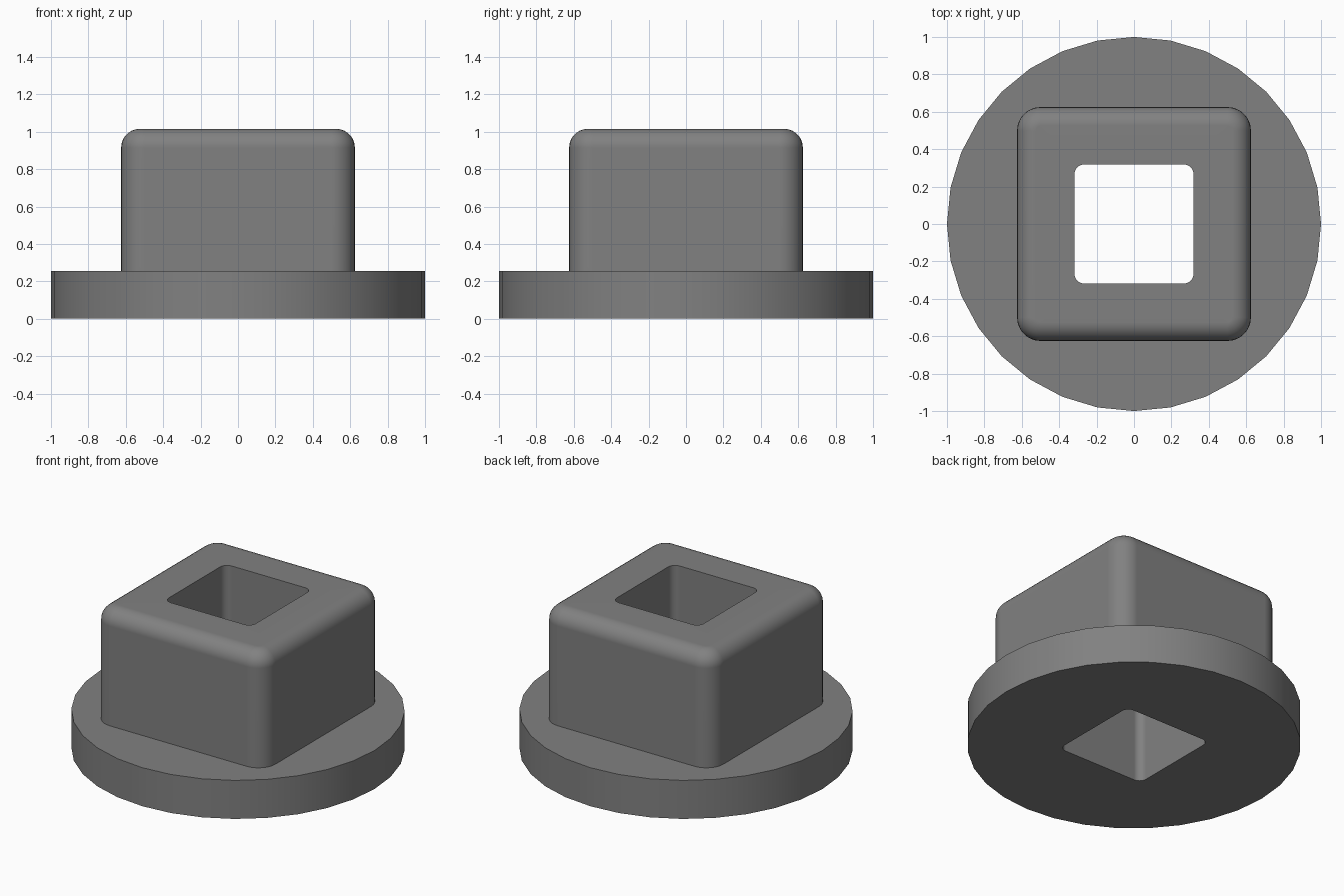
import bpy, bmesh, math

if "Cube" in bpy.data.objects:
    bpy.data.objects.remove(bpy.data.objects["Cube"])

SEG = 8  # points per quarter, so every ring has 32 points


def rounded_square(half, radius, z):
    """Ring of a square with rounded corners."""
    pts = []
    c = half - radius
    for q, (sx, sy) in enumerate(((1, 1), (-1, 1), (-1, -1), (1, -1))):
        for i in range(SEG):
            a = math.pi / 2 * (q + i / (SEG - 1))
            pts.append((sx * c + radius * math.cos(a), sy * c + radius * math.sin(a), z))
    return pts


def circle(radius, z):
    n = 4 * SEG
    return [(radius * math.cos(math.tau * i / n), radius * math.sin(math.tau * i / n), z)
            for i in range(n)]


# Section rings: flange underside, rim, square boss, rounded top, square bore
FLANGE, TOP, HALF, FILLET, CORNER = 0.255, 1.015, 0.625, 0.10, 0.125
rings = [circle(1.0, 0), circle(1.0, FLANGE), rounded_square(HALF, CORNER, FLANGE)]
for k in range(8):
    a = math.pi / 2 * k / 7
    inset = FILLET * (1 - math.cos(a))
    rings.append(rounded_square(HALF - inset, CORNER - inset,
                                TOP - FILLET + FILLET * math.sin(a)))
rings.append(rounded_square(0.318, 0.05, TOP))
rings.append(rounded_square(0.318, 0.05, 0))

# Join the rings into one closed shell
bm = bmesh.new()
loops = [[bm.verts.new(p) for p in ring] for ring in rings]
for r, lower in enumerate(loops):
    upper = loops[(r + 1) % len(loops)]
    n = len(lower)
    for i in range(n):
        j = (i + 1) % n
        bm.faces.new((lower[i], lower[j], upper[j], upper[i]))
bmesh.ops.recalc_face_normals(bm, faces=bm.faces)
mesh = bpy.data.meshes.new("flanged_square_bushing")
bm.to_mesh(mesh)
bm.free()

obj = bpy.data.objects.new("flanged_square_bushing", mesh)
bpy.context.collection.objects.link(obj)

grey = bpy.data.materials.new("mid_grey")
grey.diffuse_color = (0.22, 0.22, 0.22, 1)
grey.use_nodes = True
grey.node_tree.nodes["Principled BSDF"].inputs["Base Color"].default_value = grey.diffuse_color
mesh.materials.append(grey)

# Smooth fillets with crisp flat faces
bpy.context.view_layer.objects.active = obj
obj.select_set(True)
bpy.ops.object.shade_smooth_by_angle(angle=math.radians(30))
wn = obj.modifiers.new("flat_face_normals", 'WEIGHTED_NORMAL')
wn.keep_sharp = True
